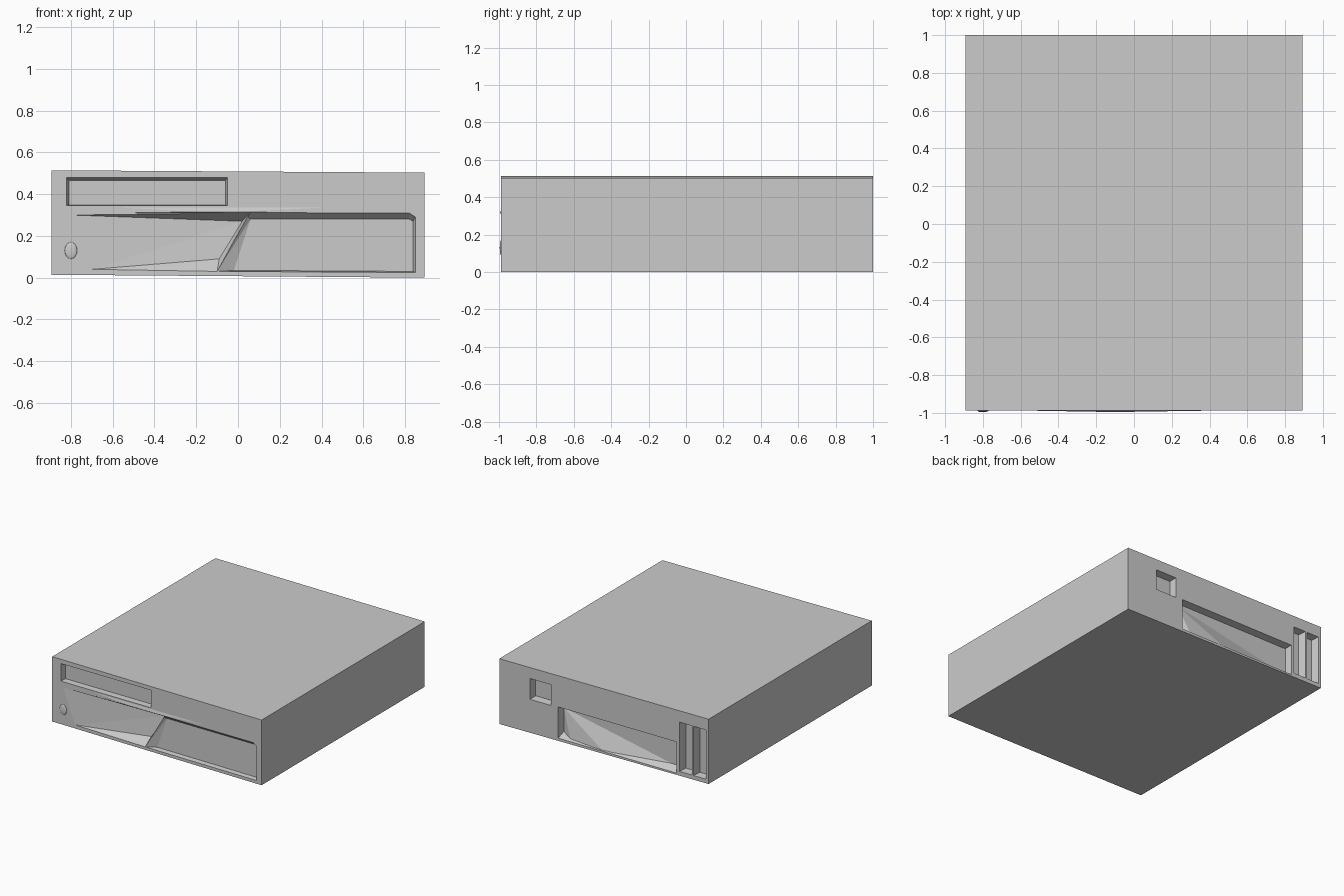
import bpy, bmesh
from math import pi

if "Cube" in bpy.data.objects:
    bpy.data.objects.remove(bpy.data.objects["Cube"])

FRONT, BACK, HALF = -0.988, 1.0, 0.893


def hull(name, points):
    bm = bmesh.new()
    for p in points:
        bm.verts.new(p)
    res = bmesh.ops.convex_hull(bm, input=bm.verts)
    junk = [g for g in res["geom_interior"] + res["geom_unused"]
            if isinstance(g, bmesh.types.BMVert)]
    bmesh.ops.delete(bm, geom=list(set(junk)), context='VERTS')
    bmesh.ops.dissolve_limit(bm, angle_limit=0.002, verts=bm.verts, edges=bm.edges)
    bmesh.ops.recalc_face_normals(bm, faces=bm.faces)
    me = bpy.data.meshes.new(name)
    bm.to_mesh(me)
    bm.free()
    ob = bpy.data.objects.new(name, me)
    bpy.context.collection.objects.link(ob)
    return ob


# Case body, rolled slightly so its left side sits higher
body = hull("computer_case", [(x, y, z) for y in (FRONT, BACK) for x, z in
            ((-HALF, 0.014), (HALF, 0.0), (HALF, 0.503), (-HALF, 0.514))])


def carve(name, y, outer, inner):
    """Cut a pocket: outer (x, z) on the face, inner (x, z, depth)."""
    s = 1 if y < 0 else -1
    pts = [(x, y + o, z) for x, z in outer for o in (0, -0.02 * s)]
    pts += [(x, y + s * d, z) for x, z, d in inner]
    cutter = hull(name + "_cutter", pts)
    mod = body.modifiers.new(name, 'BOOLEAN')
    mod.operation, mod.solver, mod.object = 'DIFFERENCE', 'EXACT', cutter
    bpy.context.view_layer.objects.active = body
    bpy.ops.object.modifier_apply(modifier=name)
    bpy.data.objects.remove(cutter)


def rect(x0, x1, z0, z1):
    return [(x0, z0), (x1, z0), (x1, z1), (x0, z1)]


def pocket(name, y, r, d, side=0.006, top=0.006, bottom=0.006):
    x0, x1, z0, z1 = r
    inner = rect(x0 + side, x1 - side, z0 + bottom, z1 - top)
    carve(name, y, rect(*r), [(x, z, d) for x, z in inner])


# Front: drive slot
pocket("drive_slot", FRONT, (-0.82, -0.05, 0.345, 0.48), 0.045, 0.01, 0.014, 0.004)
# Front: lower right bay with a slanted left end
carve("front_bay", FRONT,
      [(-0.10, 0.03), (0.85, 0.025), (0.85, 0.29), (0.82, 0.31), (0.03, 0.31)],
      [(-0.02, 0.035, 0.035), (0.838, 0.03, 0.035), (0.838, 0.27, 0.035),
       (0.82, 0.28, 0.035), (0.06, 0.28, 0.035)])
# Front: tapering hollow that deepens towards the bay
carve("front_hollow", FRONT,
      [(-0.80, 0.30), (-0.70, 0.04), (-0.10, 0.03), (0.06, 0.31)],
      [(0.02, 0.27, 0.085), (-0.09, 0.09, 0.06)])

# Back: small socket, wide connector recess, two tall slots
pocket("socket", BACK, (0.45, 0.63, 0.26, 0.42), 0.06)
pocket("connector_recess", BACK, (-0.62, 0.39, 0.025, 0.265), 0.06, bottom=0.03)
for i, x in enumerate((-0.75, -0.87)):
    pocket("tall_slot_%d" % i, BACK, (x, x + 0.105, 0.045, 0.425), 0.06, 0.012)

# Sloping ramp inside the connector recess
hull("connector_ramp", [(0.385, BACK - 0.06, 0.24), (0.385, BACK - 0.06, 0.03),
     (-0.61, BACK - 0.06, 0.04), (0.02, BACK - 0.005, 0.03),
     (0.30, BACK - 0.02, 0.03)])

# Power button
bpy.ops.mesh.primitive_uv_sphere_add(segments=16, ring_count=8, radius=1,
                                     location=(-0.80, FRONT, 0.13))
button = bpy.context.object
button.name = "power_button"
button.scale = (0.03, 0.008, 0.04)
bpy.ops.object.shade_smooth_by_angle()

# Small raised lip over the front bay
hull("front_lip", [(x, FRONT - d, z) for x, z, d in
     ((-0.55, 0.31, 0), (0.4, 0.31, 0), (-0.55, 0.335, 0), (0.4, 0.335, 0),
      (-0.2, 0.315, 0.006), (0.0, 0.315, 0.006))])
